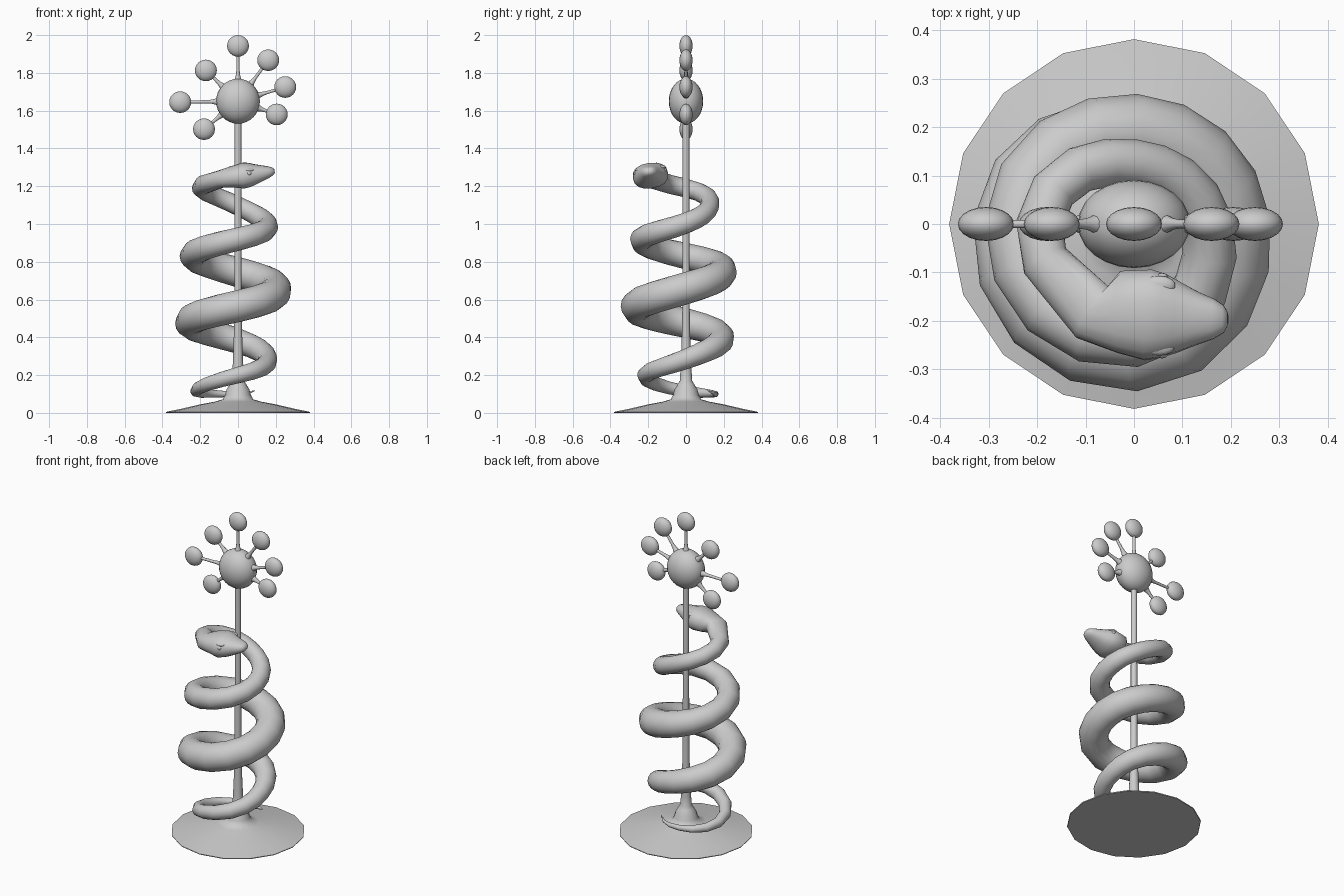
import bpy, bmesh
from math import sin, cos, pi, radians, copysign
from mathutils import Vector, Matrix

if "Cube" in bpy.data.objects:
    bpy.data.objects.remove(bpy.data.objects["Cube"])


def finish(name, bm, angle=50):
    bmesh.ops.recalc_face_normals(bm, faces=bm.faces)
    me = bpy.data.meshes.new(name)
    bm.to_mesh(me)
    bm.free()
    ob = bpy.data.objects.new(name, me)
    bpy.context.collection.objects.link(ob)
    bpy.ops.object.select_all(action='DESELECT')
    ob.select_set(True)
    bpy.context.view_layer.objects.active = ob
    bpy.ops.object.shade_smooth_by_angle(angle=radians(angle))
    return ob


def skin(name, rings, angle=50):
    """Bridge a list of equal rings of points into a closed surface."""
    bm = bmesh.new()
    vs = [[bm.verts.new(p) for p in r] for r in rings]
    n = len(vs[0])
    for a, b in zip(vs, vs[1:]):
        for i in range(n):
            j = (i + 1) % n
            bm.faces.new((a[i], a[j], b[j], b[i]))
    bm.faces.new(vs[0])
    bm.faces.new(vs[-1])
    return finish(name, bm, angle)


def lathe(name, profile, sides, place=Matrix(), angle=50):
    rings = [[place @ Vector((r * cos(2 * pi * i / sides), r * sin(2 * pi * i / sides), z))
              for i in range(sides)] for r, z in profile]
    return skin(name, rings, angle)


def ball(name, loc, size, u=24, v=16):
    bm = bmesh.new()
    m = Matrix.Translation(loc) @ Matrix.Diagonal((*size, 1))
    bmesh.ops.create_uvsphere(bm, u_segments=u, v_segments=v, radius=1, matrix=m)
    return finish(name, bm, 180)


# flared foot and pole
lathe("foot_and_pole", [(0.38, 0), (0.382, 0.005), (0.3, 0.022), (0.2, 0.045), (0.12, 0.06),
                        (0.08, 0.072), (0.068, 0.095), (0.06, 0.125), (0.045, 0.15),
                        (0.033, 0.17), (0.029, 0.23), (0.025, 0.32), (0.021, 0.45),
                        (0.019, 0.6), (0.018, 1.6)], 16)

# flower hub, spokes and flat petals
hub = Vector((0, 0, 1.65))
ball("flower_hub", hub, (0.116, 0.091, 0.119))
petals = [(0, 1.943), (0.16, 1.867), (0.25, 1.725), (0.205, 1.58),
          (-0.18, 1.502), (-0.306, 1.645), (-0.17, 1.813)]
for i, (x, z) in enumerate(petals):
    c = Vector((x, 0, z))
    d = c - hub
    m = Matrix.Translation(hub) @ d.to_track_quat('Z', 'Y').to_matrix().to_4x4()
    lathe(f"spoke_{i + 1}", [(0.03, 0.09), (0.018, 0.115), (0.012, 0.135),
                             (0.009, 0.16), (0.008, d.length - 0.02)], 10, m)
    ball(f"petal_{i + 1}", c, (0.058, 0.035, 0.057), 20, 12)

# snake body: radius from the pole, height and thickness at every quarter turn
keys = [(0.155, 0.098, 0.013), (0.222, 0.115, 0.03), (0.215, 0.2, 0.043), (0.155, 0.285, 0.053),
        (0.185, 0.38, 0.066), (0.255, 0.475, 0.078), (0.262, 0.565, 0.084), (0.198, 0.66, 0.084),
        (0.19, 0.745, 0.079), (0.24, 0.83, 0.069), (0.235, 0.92, 0.061), (0.15, 1.005, 0.055),
        (0.125, 1.095, 0.05), (0.195, 1.19, 0.049), (0.19, 1.25, 0.055), (0.19, 1.3, 0.05)]


def sample(t):
    i = int(t)
    f = t - i
    k = [keys[max(0, min(len(keys) - 1, i + o))] for o in (-1, 0, 1, 2)]
    return [0.5 * (2 * b + (c - a) * f + (2 * a - 5 * b + 4 * c - d) * f * f
                   + (3 * b - a - 3 * c + d) * f ** 3) for a, b, c, d in zip(*k)]


# path entries: centre, half width, half height, roundness exponent, roll
path = [(Vector((0.09, 0.115, 0.118)), 0.002, 0.002, 1, 0),
        (Vector((0.05, 0.145, 0.105)), 0.008, 0.008, 1, 0)]
for s in range(0, 54):
    t = s / 4
    r, z, w = sample(t)
    a = pi / 2 * (t + 1)
    path.append((Vector((r * cos(a), r * sin(a), z)), w, w, 1, 0))
# head sections along x
for x, y, z, w, h in [(-0.085, -0.183, 1.24, 0.063, 0.047), (-0.03, -0.182, 1.25, 0.086, 0.056),
                      (0.03, -0.188, 1.256, 0.095, 0.068), (0.06, -0.19, 1.26, 0.088, 0.064),
                      (0.09, -0.193, 1.263, 0.075, 0.054), (0.13, -0.195, 1.27, 0.056, 0.041),
                      (0.165, -0.196, 1.276, 0.042, 0.029), (0.185, -0.196, 1.279, 0.029, 0.02),
                      (0.194, -0.196, 1.28, 0.013, 0.009)]:
    path.append((Vector((x, y, z)), w, h, 0.85, radians(8)))

rings = []
for i, (c, w, h, e, roll) in enumerate(path):
    tan = (path[min(i + 1, len(path) - 1)][0] - path[max(i - 1, 0)][0]).normalized()
    side = tan.cross(Vector((0, 0, 1))).normalized()
    side.rotate(Matrix.Rotation(roll, 3, tan))
    up = side.cross(tan)
    ring = []
    for j in range(16):
        cx, sy = cos(2 * pi * j / 16), sin(2 * pi * j / 16)
        ring.append(c + side * w * copysign(abs(cx) ** e, cx) + up * h * copysign(abs(sy) ** e, sy))
    rings.append(ring)
skin("snake_body", rings, 180)

# eyes with brow ridges
for name, y, z in (("front", -0.264, 1.268), ("back", -0.115, 1.284)):
    ball(f"eye_{name}", (0.058, y, z), (0.014, 0.014, 0.013), 12, 8)
    ball(f"brow_{name}", (0.052, y + (0.012 if y < -0.2 else -0.012), z + 0.018),
         (0.034, 0.02, 0.011), 14, 8)
